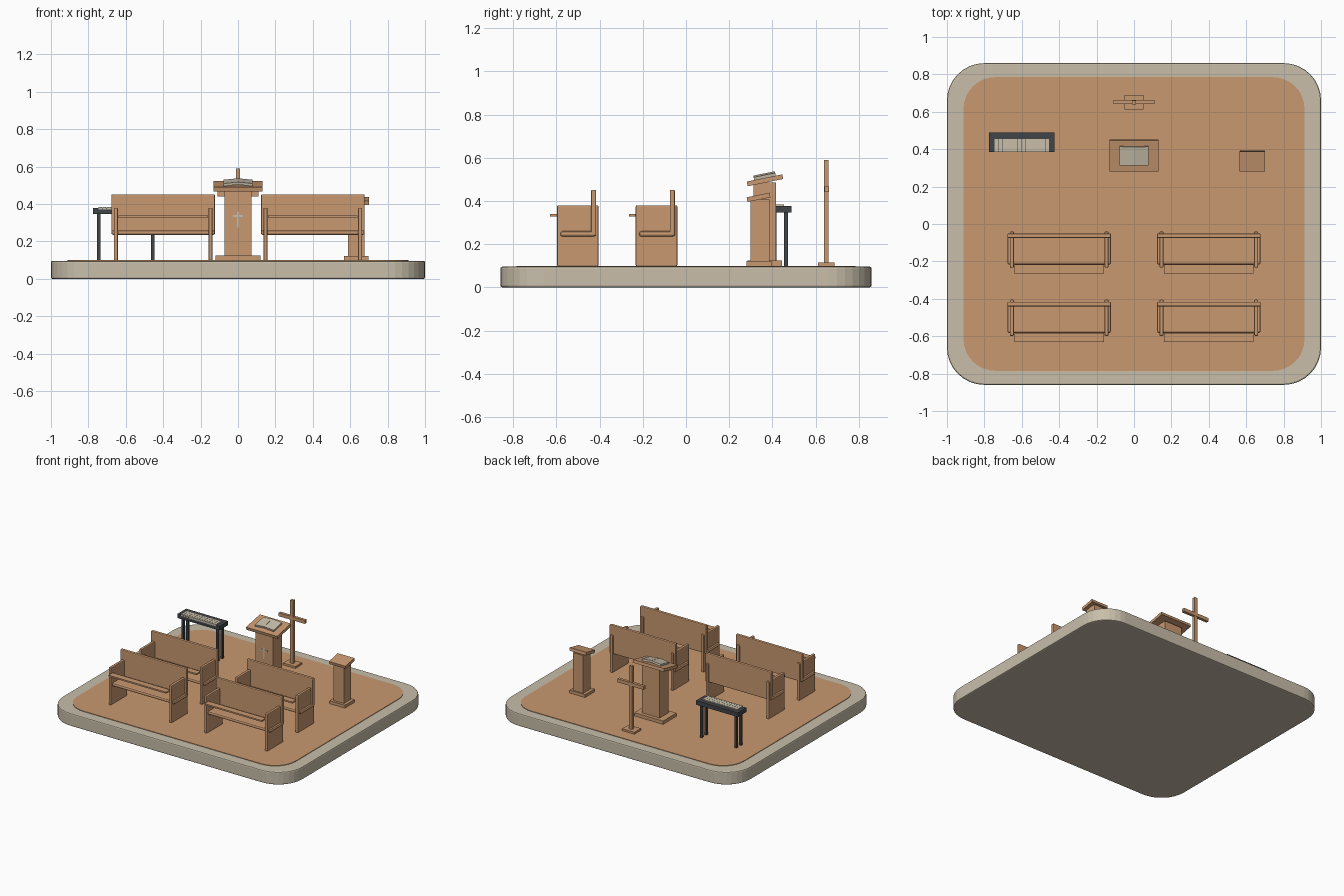
import bpy, bmesh, math
from mathutils import Matrix

if "Cube" in bpy.data.objects:
    bpy.data.objects.remove(bpy.data.objects["Cube"])

def material(name, rgb):
    m = bpy.data.materials.new(name)
    m.diffuse_color = (*rgb, 1)
    m.use_nodes = True
    m.node_tree.nodes["Principled BSDF"].inputs["Base Color"].default_value = m.diffuse_color
    return m

WOOD = material("warm wood", (0.578, 0.314, 0.162))
PALE = material("pale stone", (0.578, 0.515, 0.402))
DARK = material("charcoal", (0.053, 0.058, 0.065))

def finish(bm, name, mat, bevel=0, segs=2):
    bmesh.ops.recalc_face_normals(bm, faces=bm.faces)
    me = bpy.data.meshes.new(name)
    bm.to_mesh(me)
    bm.free()
    me.materials.append(mat)
    ob = bpy.data.objects.new(name, me)
    bpy.context.collection.objects.link(ob)
    if bevel:
        b = ob.modifiers.new("bevel", 'BEVEL')
        b.width, b.segments, b.limit_method = bevel, segs, 'ANGLE'
    return ob

def box(name, x, y, z, mat=WOOD, bevel=0, tilt=0, roll=0):
    """Box from (min, max) ranges, optionally tilted about its centre."""
    bm = bmesh.new()
    bmesh.ops.create_cube(bm, size=1)
    bmesh.ops.scale(bm, vec=(x[1] - x[0], y[1] - y[0], z[1] - z[0]), verts=bm.verts)
    ob = finish(bm, name, mat, bevel)
    ob.location = [sum(r) / 2 for r in (x, y, z)]
    ob.rotation_euler = (tilt, roll, 0)
    return ob

def around(c, half):
    return (c - half, c + half)

def rounded_slab(name, hx, hy, r, z0, z1, mat, bevel=0):
    bm = bmesh.new()
    vs = []
    for q, (sx, sy) in enumerate([(1, 1), (-1, 1), (-1, -1), (1, -1)]):
        for i in range(9):
            a = math.pi / 2 * (q + i / 8)
            vs.append(bm.verts.new((sx * (hx - r) + r * math.cos(a),
                                    sy * (hy - r) + r * math.sin(a), z0)))
    f = bm.faces.new(vs)
    top = bmesh.ops.extrude_face_region(bm, geom=[f])["geom"]
    bmesh.ops.translate(bm, vec=(0, 0, z1 - z0),
                        verts=[g for g in top if isinstance(g, bmesh.types.BMVert)])
    ob = finish(bm, name, mat, bevel)
    if bevel:
        ob.modifiers["bevel"].angle_limit = math.radians(40)
    return ob

# Platform and floor
rounded_slab("platform", 1.0, 0.86, 0.2, 0, 0.096, PALE, 0.008)
rounded_slab("floor", 0.912, 0.785, 0.17, 0.08, 0.1, WOOD)

# Four pews in two rows
for cx in (-0.4, 0.4):
    for dy in (0, -0.365):
        wide = around(cx, 0.277)
        box("pew_seat", wide, (-0.217 + dy, -0.055 + dy), (0.235, 0.26), bevel=0.01)
        box("pew_back", wide, (-0.075 + dy, -0.051 + dy), (0.238, 0.452), bevel=0.006)
        box("pew_shelf", around(cx, 0.24), (-0.265 + dy, -0.217 + dy), (0.328, 0.339))
        for s in (-1, 1):
            box("pew_end", around(cx + s * 0.253, 0.011),
                (-0.233 + dy, -0.04 + dy), (0.098, 0.38), bevel=0.006)

# Pulpit with sloping top
SLOPE = 0.2
box("pulpit_base", around(0, 0.12), (0.285, 0.445), (0.098, 0.125))
box("pulpit_column", around(0, 0.073), (0.312, 0.418), (0.12, 0.485))
box("pulpit_top", around(0, 0.13), around(0.366, 0.084), around(0.496, 0.011), tilt=SLOPE)

# Small pale cross on the pulpit front
box("emblem_upright", around(0, 0.005), (0.308, 0.313), (0.275, 0.36), PALE)
box("emblem_bar", around(0, 0.026), (0.3085, 0.313), (0.332, 0.342), PALE)

# Open book, pages rising to the spine
for s in (-1, 1):
    page = box("book_page", around(0, 0.039), around(0, 0.051), around(0, 0.007), PALE)
    page.matrix_world = (Matrix.Translation((s * 0.039, 0.364, 0.517))
                         @ Matrix.Rotation(SLOPE, 4, 'X')
                         @ Matrix.Rotation(s * 0.1, 4, 'Y'))

# Side stand
SX = 0.632
box("stand_base", around(SX, 0.065), (0.28, 0.395), (0.098, 0.122))
box("stand_column", around(SX, 0.043), (0.298, 0.386), (0.12, 0.407))
box("stand_top", around(SX, 0.069), around(0.336, 0.054), around(0.417, 0.011), tilt=SLOPE)

# Standing cross
box("cross_base", around(0, 0.051), around(0.65, 0.039), (0.098, 0.115))
box("cross_upright", around(0, 0.012), around(0.65, 0.011), (0.11, 0.59))
box("cross_bar", around(0, 0.109), around(0.652, 0.011), (0.441, 0.467))

# Keyboard with legs and keys
KX = -0.6
box("keyboard_body", around(KX, 0.175), (0.385, 0.488), (0.347, 0.378), DARK)
N, W = 14, 0.294 / 14
for i in range(N):
    box("white_key", around(KX + (i - (N - 1) / 2) * W, W / 2 - 0.0006),
        (0.384, 0.455), (0.37, 0.384), PALE)
for sx in (-1, 1):
    for y in (0.41, 0.463):
        box("keyboard_leg", around(KX + sx * 0.145, 0.009), around(y, 0.009), (0.098, 0.35), DARK)
